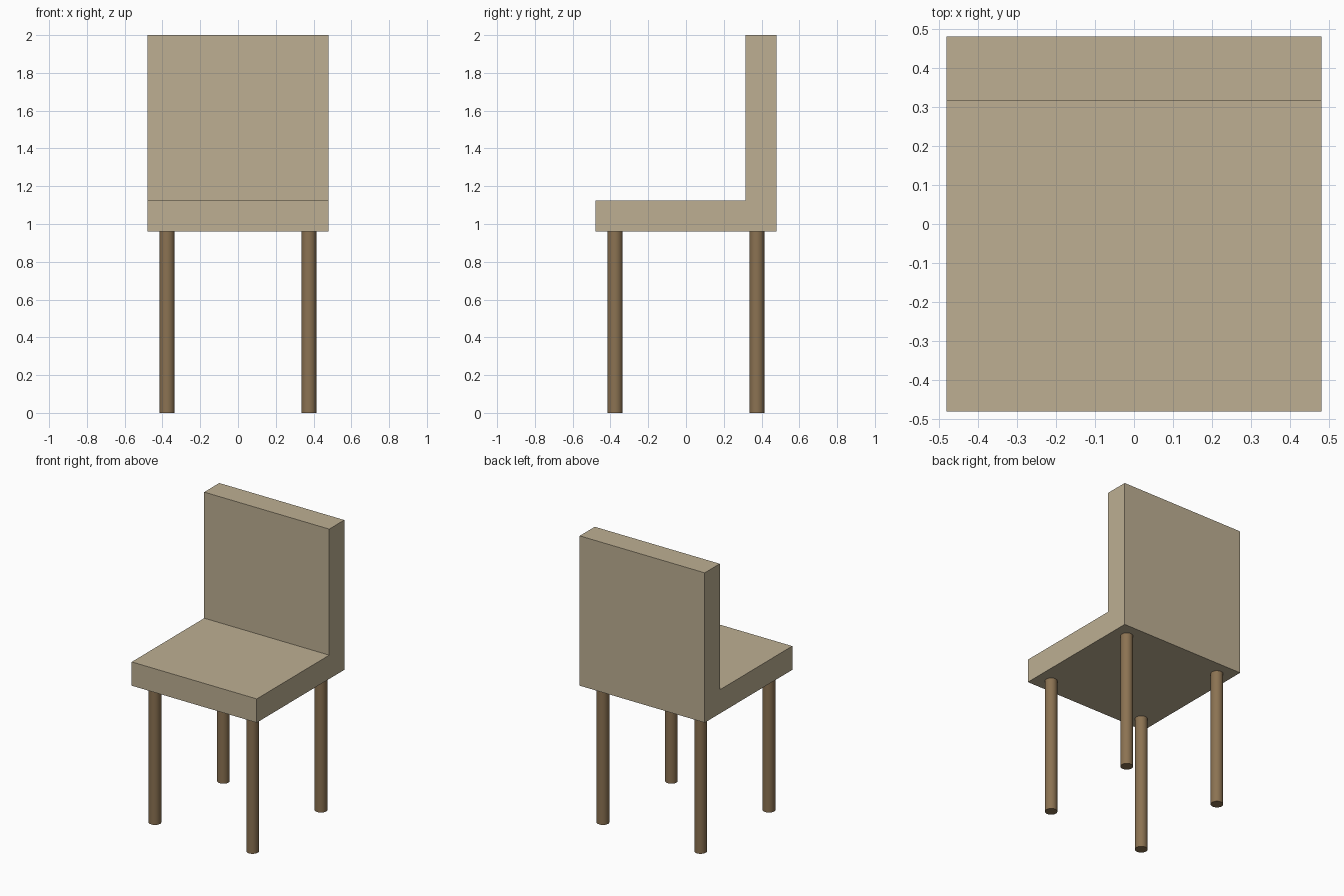
import bpy, bmesh, math

if "Cube" in bpy.data.objects:
    bpy.data.objects.remove(bpy.data.objects["Cube"])

HALF = 0.48        # half width and depth of the seat
SEAT_Z = 0.96      # underside of the seat
THICK = 0.165      # thickness of seat and backrest
LEG_R, LEG_POS = 0.04, 0.375


def material(name, color):
    mat = bpy.data.materials.new(name)
    mat.diffuse_color = (*color, 1)
    mat.use_nodes = True
    mat.node_tree.nodes["Principled BSDF"].inputs["Base Color"].default_value = mat.diffuse_color
    return mat


fabric = material("beige_upholstery", (0.51, 0.43, 0.29))
wood = material("brown_wood", (0.26, 0.17, 0.085))

# Seat and backrest: one L-shaped side profile extruded across the width
profile = [(-HALF, SEAT_Z), (HALF, SEAT_Z), (HALF, 2.0), (HALF - THICK, 2.0),
           (HALF - THICK, SEAT_Z + THICK), (-HALF, SEAT_Z + THICK)]
bm = bmesh.new()
side = bm.faces.new([bm.verts.new((-HALF, y, z)) for y, z in profile])
ext = bmesh.ops.extrude_face_region(bm, geom=[side])
moved = [v for v in ext["geom"] if isinstance(v, bmesh.types.BMVert)]
bmesh.ops.translate(bm, verts=moved, vec=(2 * HALF, 0, 0))
bmesh.ops.recalc_face_normals(bm, faces=bm.faces)
mesh = bpy.data.meshes.new("seat_and_backrest")
bm.to_mesh(mesh)
bm.free()
mesh.materials.append(fabric)
bpy.context.collection.objects.link(bpy.data.objects.new("seat_and_backrest", mesh))

# Four round legs
for y, depth in ((-LEG_POS, "front"), (LEG_POS, "back")):
    for x, hand in ((-LEG_POS, "left"), (LEG_POS, "right")):
        bpy.ops.mesh.primitive_cylinder_add(vertices=32, radius=LEG_R, depth=SEAT_Z,
                                            location=(x, y, SEAT_Z / 2))
        leg = bpy.context.object
        leg.name = f"{depth}_{hand}_leg"
        leg.data.materials.append(wood)
        bpy.ops.object.shade_smooth_by_angle(angle=math.radians(30))
